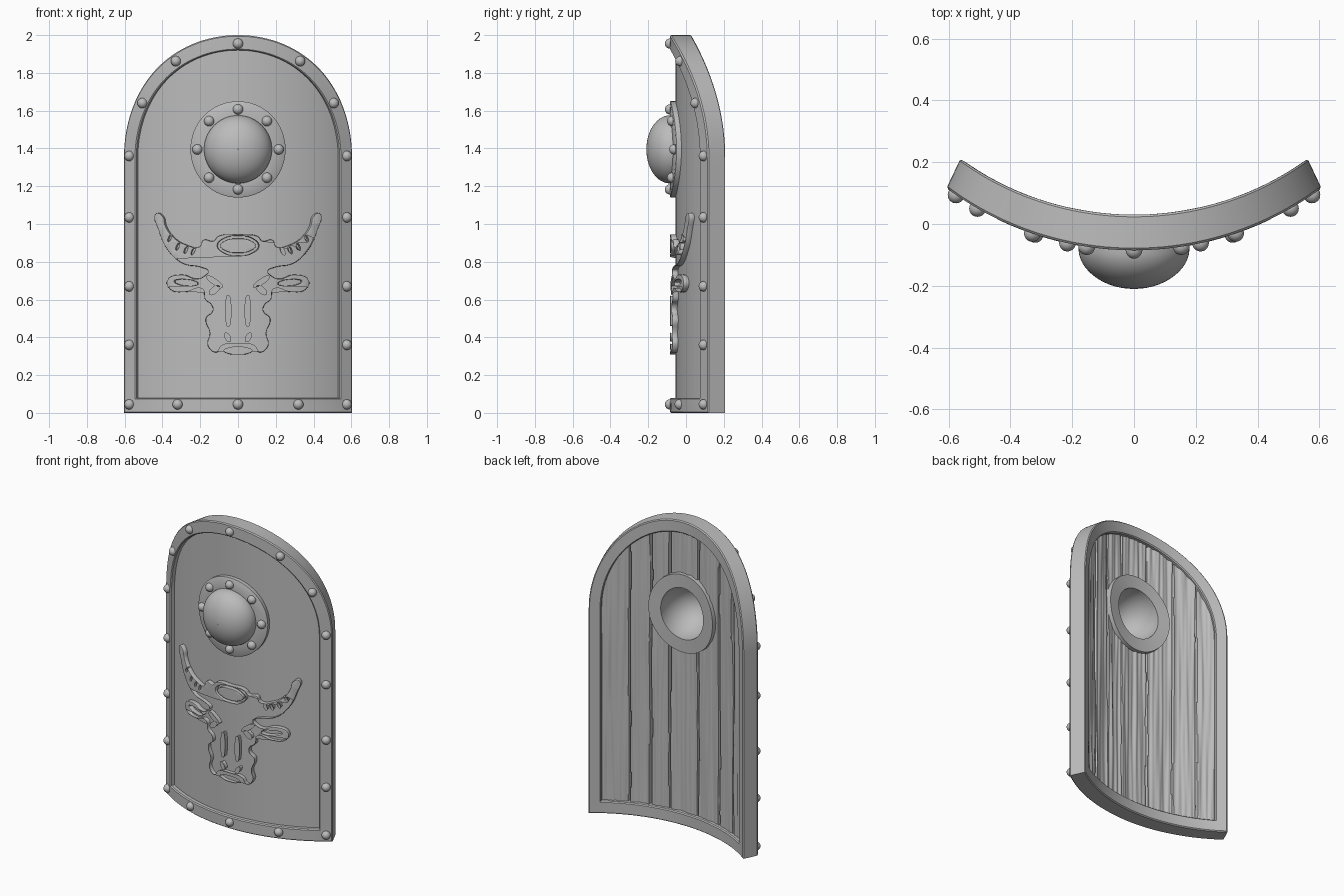
import bpy, bmesh, math
from mathutils import Vector, noise

if "Cube" in bpy.data.objects:
    bpy.data.objects.remove(bpy.data.objects["Cube"], do_unlink=True)

R = 1.015            # bend radius of the front surface
HALF, SPRING = 0.65, 1.35   # flat half width, height where the arch starts
THICK = 0.115
BOSS_Z = 1.395

grey = bpy.data.materials.new("plain_grey")
grey.use_nodes = True
grey.diffuse_color = (0.5, 0.5, 0.5, 1)
grey.node_tree.nodes["Principled BSDF"].inputs["Base Color"].default_value = grey.diffuse_color


def bend(s, d, z):
    """Flat position (along, depth 0 front to 1 back, height) to the curved shield."""
    x = R * math.sin(s / R)
    y = R - 0.085 - R * math.cos(s / R) + d * (THICK - 0.055 * x * x)
    return Vector((x * (1 - 0.074 * d), y, z))


def finish(name, bm, facing=0, angle=35):
    """Bend a flat mesh, orient its faces and make it an object."""
    for v in bm.verts:
        v.co = bend(*v.co)
    bmesh.ops.recalc_face_normals(bm, faces=bm.faces)
    bm.normal_update()
    if facing and sum(f.normal.y for f in bm.faces) * facing < 0:
        bmesh.ops.reverse_faces(bm, faces=bm.faces)
    mesh = bpy.data.meshes.new(name)
    bm.to_mesh(mesh)
    bm.free()
    return add(name, mesh, angle)


def add(name, mesh, angle=35):
    mesh.materials.clear()
    mesh.materials.append(grey)
    obj = bpy.data.objects.new(name, mesh)
    bpy.context.collection.objects.link(obj)
    bpy.ops.object.select_all(action='DESELECT')
    obj.select_set(True)
    bpy.context.view_layer.objects.active = obj
    bpy.ops.object.shade_smooth_by_angle(angle=math.radians(angle))
    return obj


def loft(rings):
    """Join closed rings of equal length, the last back to the first."""
    bm = bmesh.new()
    rows = [[bm.verts.new(p) for p in ring] for ring in rings]
    for a, b in zip(rows, rows[1:] + rows[:1]):
        for i in range(len(a)):
            j = (i + 1) % len(a)
            bm.faces.new((a[i], a[j], b[j], b[i]))
    return bm


def outline(w):
    """Closed arch outline, inset by w."""
    h, pts = HALF - w, []
    for i in range(32):
        pts.append((-h + 2 * h * i / 32, w))
    for i in range(12):
        pts.append((h, w + (SPRING - w) * i / 12))
    for i in range(64):
        a = math.pi * i / 64
        pts.append((h * math.cos(a), SPRING + h * math.sin(a)))
    for i in range(12):
        pts.append((-h, SPRING + (w - SPRING) * i / 12))
    return pts


def inside(s, z, w):
    if z < SPRING:
        return abs(s) < HALF - w and z > w
    return math.hypot(s, z - SPRING) < HALF - w


def sheet(name, cols, rows, depth, facing):
    """Arched sheet with a hole for the boss; depth(s, z) shapes it."""
    bm = bmesh.new()
    bmesh.ops.create_grid(bm, x_segments=cols, y_segments=rows, size=1)
    for v in bm.verts:
        s, z = v.co.x * HALF, 1 + v.co.y
        v.co = (s, depth(s, z), z)
    gone = []
    for f in bm.faces:
        c = f.calc_center_median()
        if not inside(c.x, c.z, 0.03) or math.hypot(c.x, c.z - BOSS_Z) < 0.21:
            gone.append(f)
    bmesh.ops.delete(bm, geom=gone, context='FACES')
    return finish(name, bm, facing, 50)


# Rim: a bevelled band around the arch
section = [(0.006, 0), (0, 0.06), (0, 0.94), (0.006, 1), (0.074, 1),
           (0.08, 0.94), (0.08, 0.06), (0.074, 0)]
finish("rim", loft([[(s, d, z) for s, z in outline(w)] for w, d in section]))

# Smooth front panel
sheet("front_panel", 90, 100, lambda s, z: 0.26, -1)

# Back boards with dark gaps and wood grain
GAPS = (-0.45, -0.29, -0.1, 0.115, 0.25, 0.39)


def board_depth(s, z):
    for g in GAPS:
        if abs(s - g - 0.008 * noise.noise((g * 9, z * 3, 0))) < 0.005:
            return 0.5
    board = sum(s > g for g in GAPS)
    grain = noise.noise((s * 45, z * 1.5, board * 7)) * 0.07
    return 0.78 + grain + noise.noise((s * 14, z, board * 3)) * 0.07


sheet("back_boards", 220, 80, board_depth, 1)

# Boss: flanged ring with a hollow dome
profile = [(0.255, 1), (0.255, 0.03), (0.25, 0), (0.182, 0)]
steps = [math.pi / 2 * i / 14 for i in range(14)]
profile += [(0.18 * math.cos(a), -1.087 * math.sin(a)) for a in steps]
profile += [(0.002, -1.087), (0.002, -0.9)]
profile += [(0.168 * math.cos(a), 1 - 1.9 * math.sin(a)) for a in reversed(steps)]
turn = [math.tau * i / 64 for i in range(64)]
finish("boss", loft([[(r * math.cos(t), d, BOSS_Z + r * math.sin(t)) for t in turn]
                     for r, d in profile]))

# Rivets on the rim and around the boss
spots = [(0, 1.955), (0, 0.045)]
for side in (-1, 1):
    for s, z in [(0.335, 1.862), (0.53, 1.64), (0.325, 0.045)]:
        spots.append((side * s, z))
    for z in (1.36, 1.035, 0.67, 0.36, 0.045):
        spots.append((side * 0.612, z))
for i in range(8):
    a = math.tau * i / 8
    spots.append((0.217 * math.cos(a), BOSS_Z + 0.212 * math.sin(a)))
bm = bmesh.new()
bmesh.ops.create_uvsphere(bm, u_segments=20, v_segments=12, radius=0.027)
rivet = bpy.data.meshes.new("rivet")
bm.to_mesh(rivet)
bm.free()
for s, z in spots:
    add("rivet", rivet, 60).location = bend(s, 0, z)

# Bull head emblem: a filled curve with cut details
curve = bpy.data.curves.new("emblem_curve", 'CURVE')
curve.dimensions = '2D'
curve.fill_mode = 'BOTH'
curve.extrude, curve.bevel_depth, curve.offset = 0.013, 0.004, -0.004
curve.bevel_resolution = 1
curve.resolution_u = 5


def spline(pts):
    sp = curve.splines.new('BEZIER')
    sp.bezier_points.add(len(pts) - 1)
    for b, (x, z) in zip(sp.bezier_points, pts):
        b.co = (x, z, 0)
        b.handle_left_type = b.handle_right_type = 'AUTO'
    sp.use_cyclic_u = True


def oval(x, z, a, b, tilt=0):
    c, n = math.cos(math.radians(tilt)), math.sin(math.radians(tilt))
    ring = [(a * math.cos(math.tau * i / 8), b * math.sin(math.tau * i / 8)) for i in range(8)]
    spline([(x + u * c - v * n, z + u * n + v * c) for u, v in ring])


half = [(0.105, 0.935), (0.13, 0.91), (0.185, 0.915), (0.205, 0.88), (0.28, 0.89),
        (0.35, 0.93), (0.395, 0.99), (0.41, 1.04), (0.45, 1.055), (0.435, 0.97),
        (0.38, 0.86), (0.295, 0.79), (0.19, 0.768), (0.16, 0.75), (0.18, 0.725),
        (0.22, 0.71), (0.305, 0.732), (0.385, 0.70), (0.37, 0.655), (0.28, 0.64),
        (0.19, 0.655), (0.175, 0.60), (0.14, 0.57), (0.135, 0.54), (0.172, 0.50),
        (0.15, 0.42), (0.162, 0.36), (0.115, 0.32), (0.085, 0.355)]
spline([(0, 0.943)] + half + [(0, 0.365)] + [(-x, z) for x, z in reversed(half)])
oval(0, 0.885, 0.11, 0.052)      # crown groove and pad
oval(0, 0.885, 0.094, 0.038)
oval(0, 0.33, 0.078, 0.022)      # mouth
for m in (-1, 1):
    oval(m * 0.125, 0.695, 0.05, 0.012, m * 35)    # brow
    oval(m * 0.125, 0.65, 0.032, 0.014, m * -40)   # eye
    oval(m * 0.052, 0.54, 0.08, 0.013, 90)         # nose line
    oval(m * 0.055, 0.40, 0.024, 0.011, m * 60)    # nostril
    oval(m * 0.28, 0.69, 0.065, 0.016, m * 5)      # inner ear
    for x, z in [(0.24, 0.855), (0.28, 0.862), (0.325, 0.88), (0.37, 0.925)]:
        oval(m * x, z, 0.02, 0.007, 90 + m * 25)   # horn notches

holder = bpy.data.objects.new("emblem_curve", curve)
bpy.context.collection.objects.link(holder)
flat = bpy.data.meshes.new_from_object(holder.evaluated_get(bpy.context.evaluated_depsgraph_get()))
bpy.data.objects.remove(holder)
bm = bmesh.new()
bm.from_mesh(flat)
bmesh.ops.remove_doubles(bm, verts=bm.verts, dist=0.0001)
for i in range(-11, 12):         # slices so the emblem can bend
    bmesh.ops.bisect_plane(bm, geom=bm.verts[:] + bm.edges[:] + bm.faces[:],
                           plane_co=(i * 0.04 + 0.003, 0, 0), plane_no=(1, 0, 0))
for v in bm.verts:
    x, z, up = v.co
    v.co = (x, 0.14 - up / THICK, z)
finish("bull_emblem", bm)
